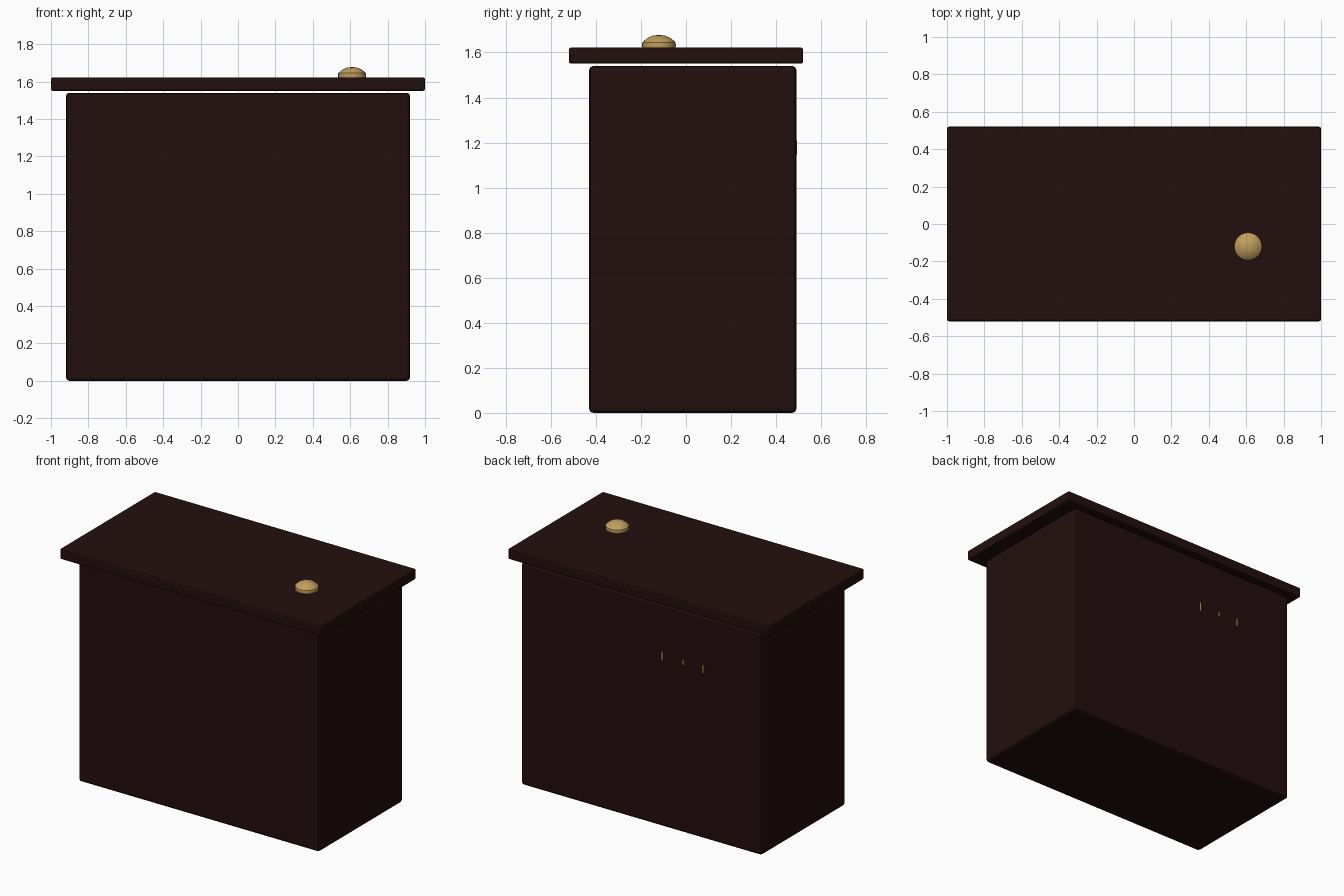
import bpy, bmesh, math
from mathutils import Matrix, Vector

if "Cube" in bpy.data.objects:
    bpy.data.objects.remove(bpy.data.objects["Cube"])


def material(name, rgb):
    m = bpy.data.materials.new(name)
    m.diffuse_color = (*rgb, 1)
    m.use_nodes = True
    m.node_tree.nodes["Principled BSDF"].inputs["Base Color"].default_value = m.diffuse_color
    return m


wood = material("dark wood", (0.017, 0.0045, 0.0045))
brass = material("brass", (0.53, 0.34, 0.11))


def finish(bm, name, mat):
    mesh = bpy.data.meshes.new(name)
    bm.to_mesh(mesh)
    bm.free()
    mesh.materials.append(mat)
    obj = bpy.data.objects.new(name, mesh)
    bpy.context.collection.objects.link(obj)
    return obj


def box(name, lo, hi, mat, bevel=0.0):
    lo, hi = Vector(lo), Vector(hi)
    bm = bmesh.new()
    bmesh.ops.create_cube(bm, size=1, matrix=Matrix.Translation((lo + hi) / 2)
                          @ Matrix.Diagonal((*(hi - lo), 1)))
    obj = finish(bm, name, mat)
    if bevel:
        mod = obj.modifiers.new("rounded edges", 'BEVEL')
        mod.width = bevel
        mod.segments = 2
    return obj


# Counter body and overhanging top, separated by a narrow gap
box("counter_body", (-0.92, -0.43, 0), (0.92, 0.49, 1.54), wood, 0.018)
box("counter_top", (-1, -0.52, 1.55), (1, 0.52, 1.622), wood, 0.01)

# Desk bell: low base rim with a shallow dome, turned around its axis
profile = [(0, 1.615), (0.073, 1.615), (0.075, 1.63), (0.074, 1.645),
           (0.064, 1.654), (0.048, 1.666), (0.026, 1.675), (0, 1.678)]
bm = bmesh.new()
verts = [bm.verts.new((0.61 + r, -0.12, z)) for r, z in profile]
edges = [bm.edges.new(pair) for pair in zip(verts, verts[1:])]
bmesh.ops.spin(bm, geom=verts + edges, cent=(0.61, -0.12, 0), axis=(0, 0, 1),
               angle=math.tau, steps=24)
bmesh.ops.remove_doubles(bm, verts=bm.verts, dist=0.0005)
bmesh.ops.recalc_face_normals(bm, faces=bm.faces)
bell = finish(bm, "desk_bell", brass)
bpy.context.view_layer.objects.active = bell
bell.select_set(True)
bpy.ops.object.shade_smooth_by_angle(angle=math.radians(30))

# Tiny brass pins just breaking through the back panel
for i, (x, z, h) in enumerate([(-0.16, 1.18, 0.06), (-0.32, 1.18, 0.035),
                               (-0.475, 1.175, 0.055)]):
    box(f"back_pin_{i + 1}", (x - 0.004, 0.485, z - h / 2),
        (x + 0.004, 0.492, z + h / 2), brass)
